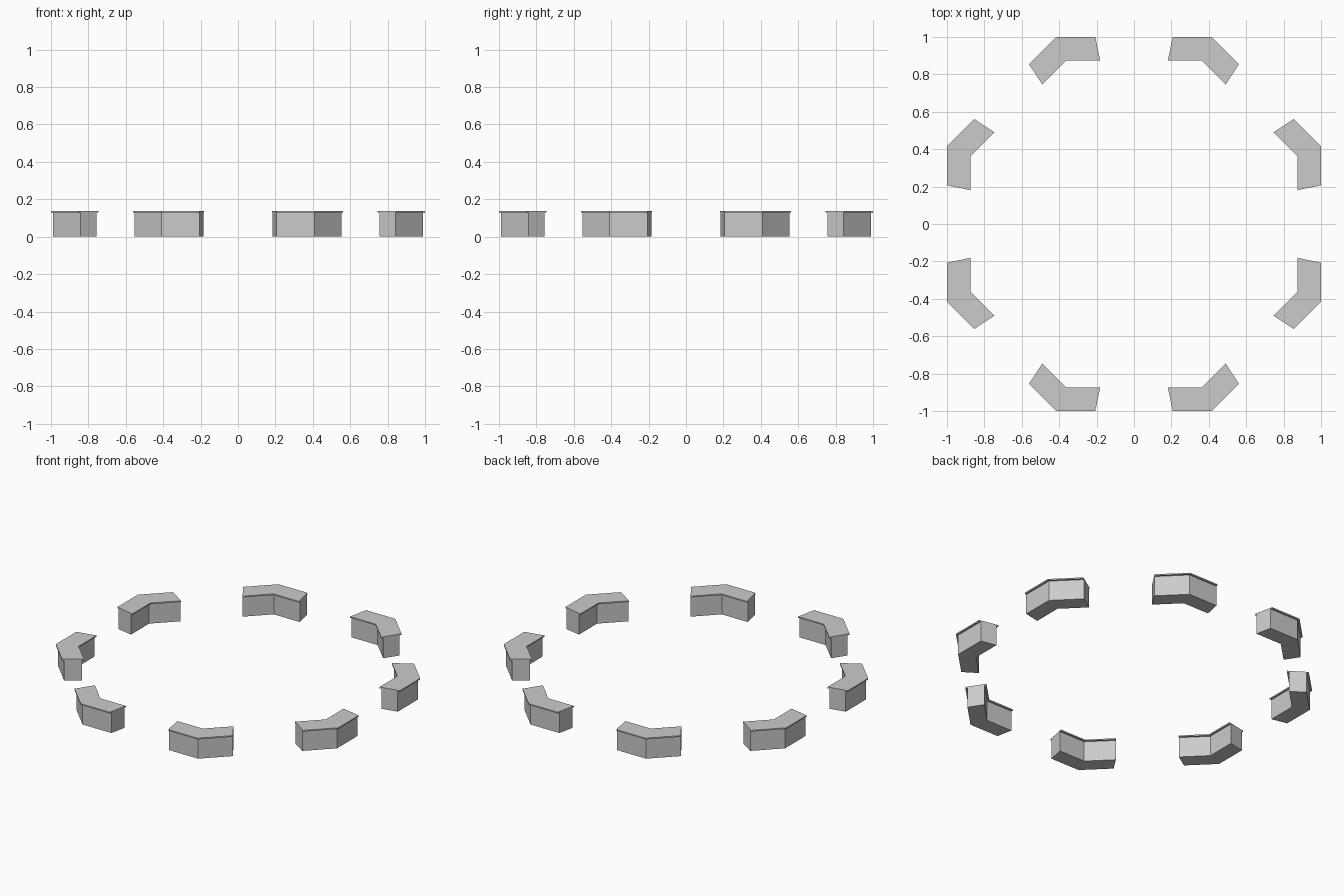
import bpy, bmesh
from math import cos, sin, tan, pi

if "Cube" in bpy.data.objects:
    bpy.data.objects.remove(bpy.data.objects["Cube"])

T = tan(pi / 8)


def corner_points(apothem):
    """End, corner, end of one bent piece on an octagon of the given apothem."""
    a = (apothem * T / 2, apothem)               # middle of half a side
    b = (apothem * T, apothem)                   # octagon corner
    ax = 3 * pi / 8                              # mirror axis through the corner
    c = (a[0] * cos(2 * ax) + a[1] * sin(2 * ax),
         a[0] * sin(2 * ax) - a[1] * cos(2 * ax))
    return [a, b, c]


def bent_prism(name, outer, inner, z0, z1, angle):
    outline = corner_points(outer) + corner_points(inner)[::-1]
    pts = [(x * cos(angle) - y * sin(angle), x * sin(angle) + y * cos(angle))
           for x, y in outline]
    bm = bmesh.new()
    low = [bm.verts.new((x, y, z0)) for x, y in pts]
    high = [bm.verts.new((x, y, z1)) for x, y in pts]
    # two quads per cap, split along the mitre at the corner
    for ring in (low, high):
        bm.faces.new([ring[i] for i in (0, 1, 4, 5)])
        bm.faces.new([ring[i] for i in (1, 2, 3, 4)])
    for i in range(6):
        j = (i + 1) % 6
        bm.faces.new((low[i], low[j], high[j], high[i]))
    bmesh.ops.recalc_face_normals(bm, faces=bm.faces)
    mesh = bpy.data.meshes.new(name)
    bm.to_mesh(mesh)
    bm.free()
    bpy.context.collection.objects.link(bpy.data.objects.new(name, mesh))


# Ring of eight bent benches: solid base with a thin overhanging top
for k in range(8):
    angle = k * pi / 4
    bent_prism(f"bench_base_{k + 1}", 0.988, 0.887, 0.0, 0.129, angle)
    bent_prism(f"bench_top_{k + 1}", 1.0, 0.875, 0.129, 0.137, angle)
